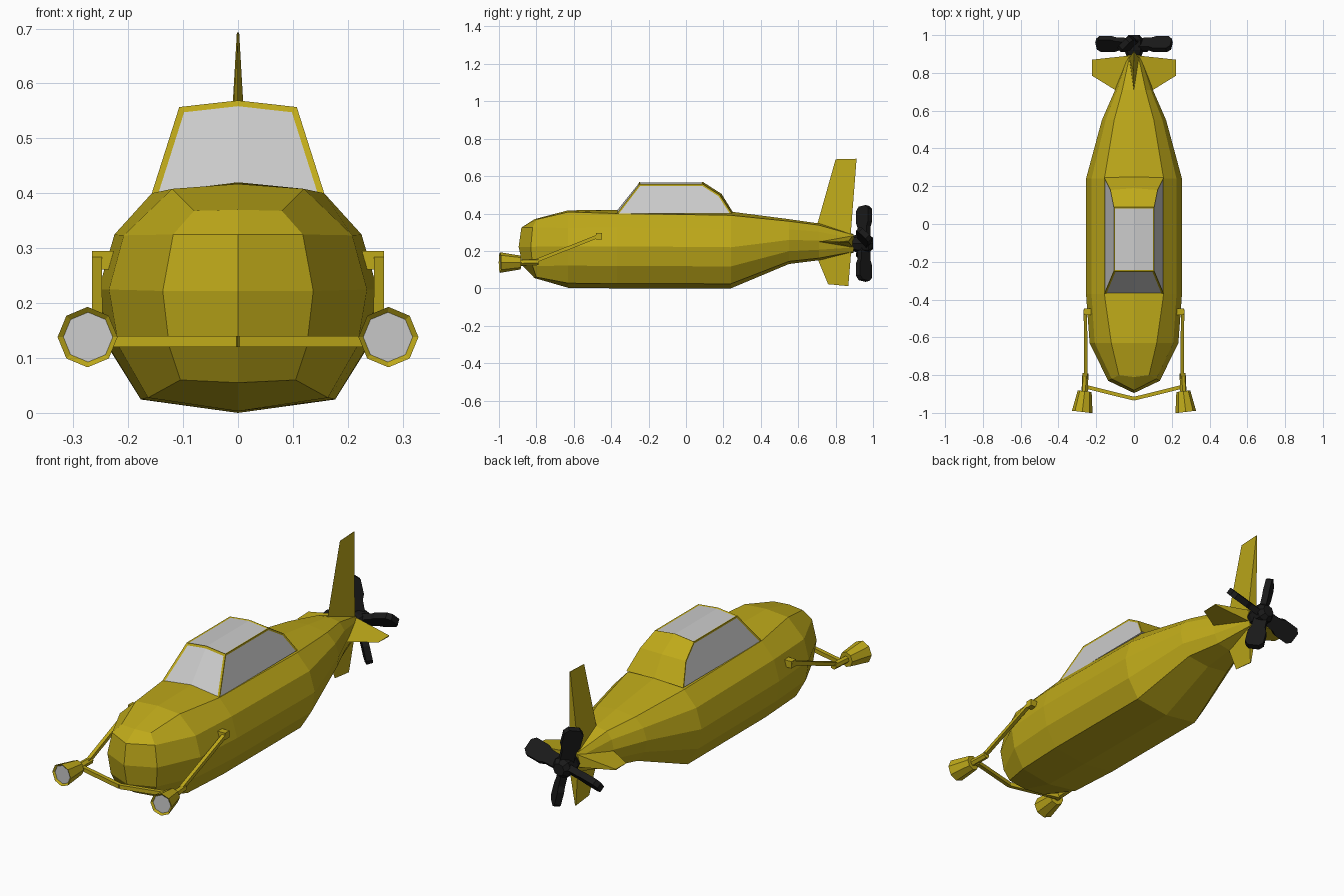
import bpy, bmesh
from math import pi, cos, sin
from mathutils import Vector, Matrix

if "Cube" in bpy.data.objects:
    bpy.data.objects.remove(bpy.data.objects["Cube"])


def material(name, rgb):
    m = bpy.data.materials.new(name)
    m.diffuse_color = (*rgb, 1)
    m.use_nodes = True
    m.node_tree.nodes["Principled BSDF"].inputs["Base Color"].default_value = m.diffuse_color
    return m


YELLOW = material("yellow_paint", (0.52, 0.40, 0.01))
GLASS = material("glass", (0.8, 0.8, 0.8))
BLACK = material("black_rubber", (0.01, 0.01, 0.01))


def make(name, verts, faces, mats=(YELLOW,), mirror=True, panes=()):
    """Build a flat-shaded mesh; optionally mirror in x; panes = (face ids, border, depth)."""
    bm = bmesh.new()
    built = {}
    for s in ((1, -1) if mirror else (1,)):
        vs = [bm.verts.new((s * v[0], v[1], v[2])) for v in verts]
        for i, f in enumerate(faces):
            built.setdefault(i, []).append(bm.faces.new([vs[k] for k in f][::s]))
    bmesh.ops.remove_doubles(bm, verts=bm.verts[:], dist=1e-4)
    bmesh.ops.recalc_face_normals(bm, faces=bm.faces[:])
    for ids, border, depth in panes:
        group = [f for i in ids for f in built[i]]
        bmesh.ops.inset_region(bm, faces=group, thickness=border, depth=depth, use_even_offset=True)
        for f in group:
            f.material_index = 1
    me = bpy.data.meshes.new(name)
    bm.to_mesh(me)
    bm.free()
    for m in mats:
        me.materials.append(m)
    ob = bpy.data.objects.new(name, me)
    bpy.context.collection.objects.link(ob)
    return ob


def loft(rings):
    """Closed solid through equal-sized rings; the last face is the end cap."""
    n = len(rings[0])
    verts = [v for r in rings for v in r]
    faces = [(a * n + i, a * n + (i + 1) % n, (a + 1) * n + (i + 1) % n, (a + 1) * n + i)
             for a in range(len(rings) - 1) for i in range(n)]
    faces += [tuple(range(n))[::-1], tuple(range(len(verts) - n, len(verts)))]
    return verts, faces


def tube(p0, p1, r0, r1, n=4, start=pi / 4):
    p0, p1 = Vector(p0), Vector(p1)
    q = (p1 - p0).to_track_quat('Z', 'Y')
    return loft([[p + q @ Vector((r * cos(start + 2 * pi * i / n), r * sin(start + 2 * pi * i / n), 0))
                  for i in range(n)] for p, r in ((p0, r0), (p1, r1))])


def fin(name, root, tip, thick, mirror=False):
    """Wedge fin: sharp leading edge, thick trailing edge. root/tip = (lead, trail)."""
    t = Vector(thick)
    rings = [[Vector(a), Vector(b) + t * k, Vector(b) - t * k] for (a, b), k in ((root, 1), (tip, 0.08))]
    make(name, *loft(rings), mirror=mirror)


# hull: half cross-sections from keel to top, mirrored
PROFILE = [(0, 0), (.177, .025), (.235, .12), (.254, .225), (.225, .325), (.157, .4), (0, .42)]


def section(y, w, lo, hi):
    return [(x / .254 * w, y, lo + z / .42 * (hi - lo)) for x, z in PROFILE]


nose = [(0, -.81, .055), (.105, -.80, .06), (.125, -.82, .12), (.137, -.83, .222),
        (.118, -.82, .325), (.08, -.80, .368), (0, -.81, .37)]
shoulder = section(-.63, .235, .003, .417)
shoulder[5] = (.12, -.63, .408)
rows = [nose, shoulder, section(-.37, .254, 0, .42), section(.24, .254, 0, .41),
        section(.55, .17, .13, .37), section(.71, .1, .15, .347), section(.895, .035, .19, .29)]
verts = [v for r in rows for v in r]
faces = [(a * 7 + i, a * 7 + i + 1, a * 7 + i + 8, a * 7 + i + 7)
         for a in range(len(rows) - 1) for i in range(6)]
k = len(verts)
verts += [(0, -.872, .12), (0, -.895, .222), (0, -.88, .325)]
column = [0, k, k + 1, k + 2, 6]
faces += [(column[i], i + 1, i + 2, column[i + 1]) for i in range(4)]
faces.append(tuple(range(k - 7, k)))
make("hull", verts, faces)

# cabin with inset windscreen, roof and side windows
outer = [(.157, -.37, .4), (.107, -.25, .557), (.107, .09, .557), (.125, .18, .5), (.157, .245, .4)]
inner = [(0, -.37, .42), (0, -.25, .569), (0, .09, .569), (0, .19, .505), (0, .25, .408)]
make("cabin", outer + inner,
     [(i, i + 1, i + 6, i + 5) for i in range(4)] + [(0, 1, 2, 3, 4)], (YELLOW, GLASS),
     panes=[([0], .011, -.003), ([1], .007, -.003), ([4], .009, -.003)])

# tail fins
fin("upper_fin", ((0, .69, .30), (0, .88, .28)), ((0, .80, .69), (0, .912, .693)), (.026, 0, 0))
fin("lower_fin", ((0, .69, .19), (0, .885, .22)), ((0, .76, .022), (0, .868, .012)), (.026, 0, 0))
fin("tail_planes", ((.06, .685, .25), (.02, .892, .25)),
    ((.222, .785, .25), (.222, .87, .25)), (0, 0, .032), mirror=True)

# headlamps on side rods, with a cross bar
make("lamp_housings", *tube((.261, -.885, .138), (.274, -.995, .138), .037, .055, 8, pi / 2),
     (YELLOW, GLASS), panes=[([9], .009, -.008)])
make("lamp_stems", *tube((.257, -.79, .14), (.262, -.90, .138), .017, .017, 6))
make("lamp_rods", *tube((.256, -.82, .14), (.257, -.455, .285), .013, .013))
make("rod_brackets", *tube((.225, -.465, .278), (.266, -.465, .278), .024, .024))
make("cross_bar", *tube((0, -.925, .13), (.255, -.862, .13), .014, .014))

# propeller: hub and four pitched blades
C = Vector((0, 0, .24))
make("propeller_hub", *loft([[(r * cos(i * pi / 4), y, .24 + r * sin(i * pi / 4)) for i in range(8)]
                             for y, r in ((.875, .035), (.92, .05), (.975, .05), (1, .03))]),
     (BLACK,), mirror=False)
OUTLINE = [(.02, .032), (.09, .034), (.115, .045), (.185, .045), (.205, .026)]
for b in range(4):
    turn = Matrix.Rotation(-(pi / 12 + b * pi / 2), 3, 'Y')
    rings = []
    for r, c in OUTLINE:
        ring = []
        for u, t in ((1, .6), (-1, .6), (-1, -.6), (1, -.6)):
            ch, th = u * c * .7071, t * .018
            ring.append(C + Vector((0, .952, 0)) + turn @ Vector((r, ch + th, th - ch)))
        rings.append(ring)
    make(f"propeller_blade_{b + 1}", *loft(rings), (BLACK,), mirror=False)
